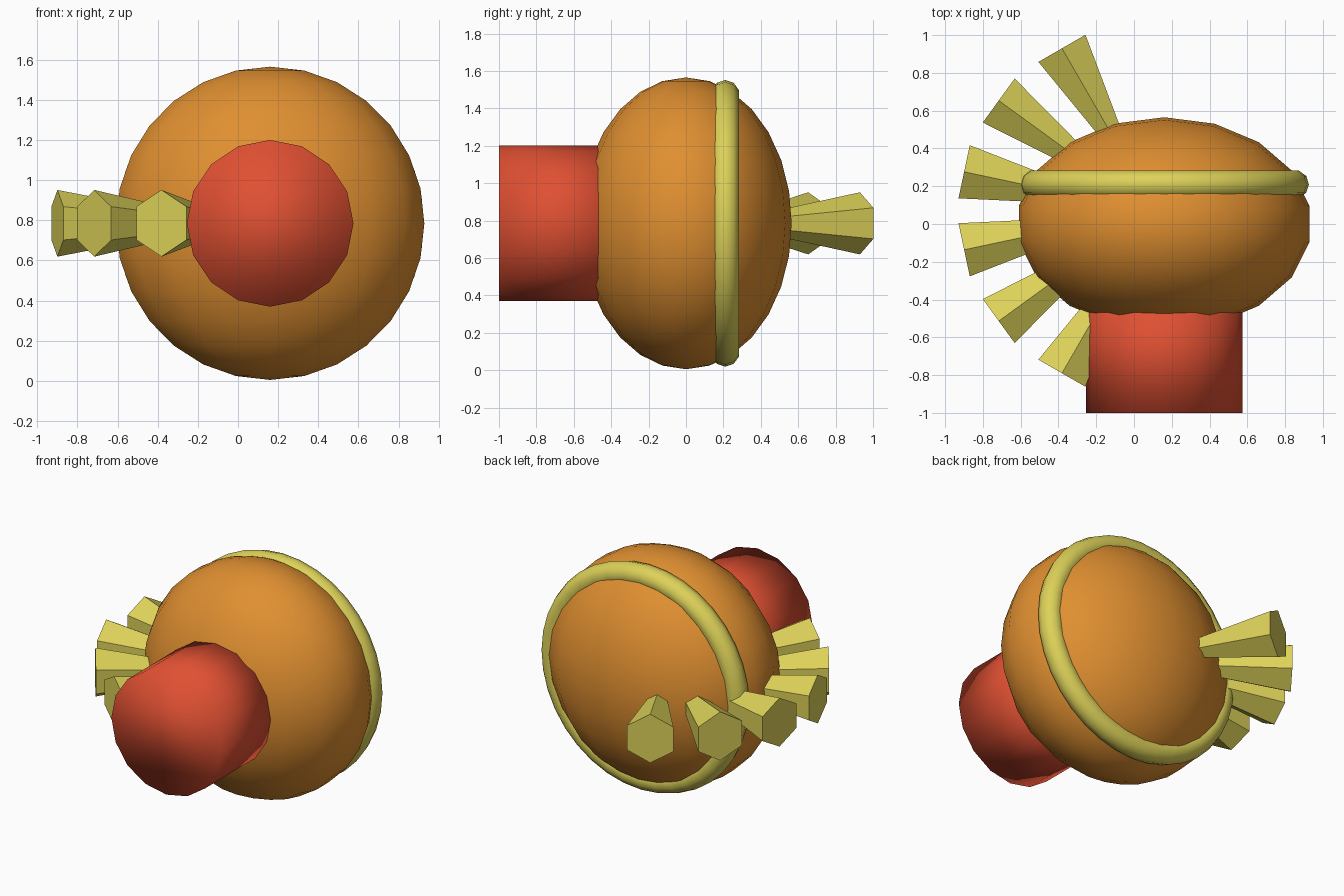
import bpy, bmesh, math
from mathutils import Matrix, Vector

if "Cube" in bpy.data.objects:
    bpy.data.objects.remove(bpy.data.objects["Cube"])

CX, CZ = 0.16, 0.785  # body centre


def material(name, rgb):
    m = bpy.data.materials.new(name)
    m.diffuse_color = (*rgb, 1)
    m.use_nodes = True
    m.node_tree.nodes["Principled BSDF"].inputs["Base Color"].default_value = m.diffuse_color
    return m


ORANGE = material("orange", (0.74, 0.275, 0.03))
RED = material("red", (0.74, 0.08, 0.032))
YELLOW = material("olive yellow", (0.72, 0.64, 0.1))


def lathe(name, profile, sides, mat, centre, axis=(0, 0, 1), up=(0, 0, 1),
          phase=0.0, closed=False, smooth=True, scale=(1, 1, 1)):
    """Revolve (radius, height) points about an axis; the first vertex faces 'up'."""
    bm = bmesh.new()
    rings = []
    for r, h in profile:
        ring = []
        for i in range(sides):
            a = phase + math.tau * i / sides
            ring.append(bm.verts.new((r * math.cos(a), r * math.sin(a), h)))
        rings.append(ring)
    n = len(rings)
    for j in range(n if closed else n - 1):
        lo, hi = rings[j], rings[(j + 1) % n]
        for i in range(sides):
            k = (i + 1) % sides
            bm.faces.new((lo[i], lo[k], hi[k], hi[i]))
    if not closed:
        bm.faces.new(rings[0][::-1])
        bm.faces.new(rings[-1])
    bmesh.ops.remove_doubles(bm, verts=bm.verts, dist=1e-5)
    bmesh.ops.recalc_face_normals(bm, faces=bm.faces)
    z = Vector(axis).normalized()
    x = Vector(up)
    y = z.cross(x)
    basis = Matrix((x, y, z)).transposed().to_4x4()
    bm.transform(Matrix.Translation(centre) @ basis @ Matrix.Diagonal((*scale, 1)))
    for f in bm.faces:
        f.smooth = smooth
    me = bpy.data.meshes.new(name)
    bm.to_mesh(me)
    bm.free()
    me.materials.append(mat)
    ob = bpy.data.objects.new(name, me)
    bpy.context.collection.objects.link(ob)
    return ob


# Flattened round body
arc = [(0.78 * math.sin(math.pi * i / 14), -0.78 * math.cos(math.pi * i / 14))
       for i in range(1, 14)]
lathe("body", [(1e-7, -0.78)] + arc + [(1e-7, 0.78)], 18, ORANGE, (CX, 0, CZ),
      up=(1, 0, 0), phase=math.pi / 2, scale=(1, 0.565 / 0.78, 1))

# Snout cylinder at the front
lathe("snout", [(0.415, 0), (0.415, 0.65)], 16, RED, (CX, -1, CZ), axis=(0, 1, 0))

# Rim ring around the back
tube = [(0.69 + 0.076 * math.cos(math.tau * i / 10), 0.076 * math.sin(math.tau * i / 10))
        for i in range(10)]
lathe("rim_ring", tube, 36, YELLOW, (CX, 0.21, CZ), axis=(0, 1, 0), closed=True)

# Fan of six tapered spikes, wide end outwards
LENGTH = 0.56
for n in range(6):
    a = math.radians(120 + 24 * n)
    d = Vector((math.cos(a), math.sin(a), 0))
    tip = Vector((CX + 1.083 * d.x, 0.07 + 0.993 * d.y, CZ))
    lathe(f"spike_{n + 1}", [(0.06, 0), (0.166, LENGTH)], 6, YELLOW,
          tip - d * LENGTH, axis=d, smooth=False)
